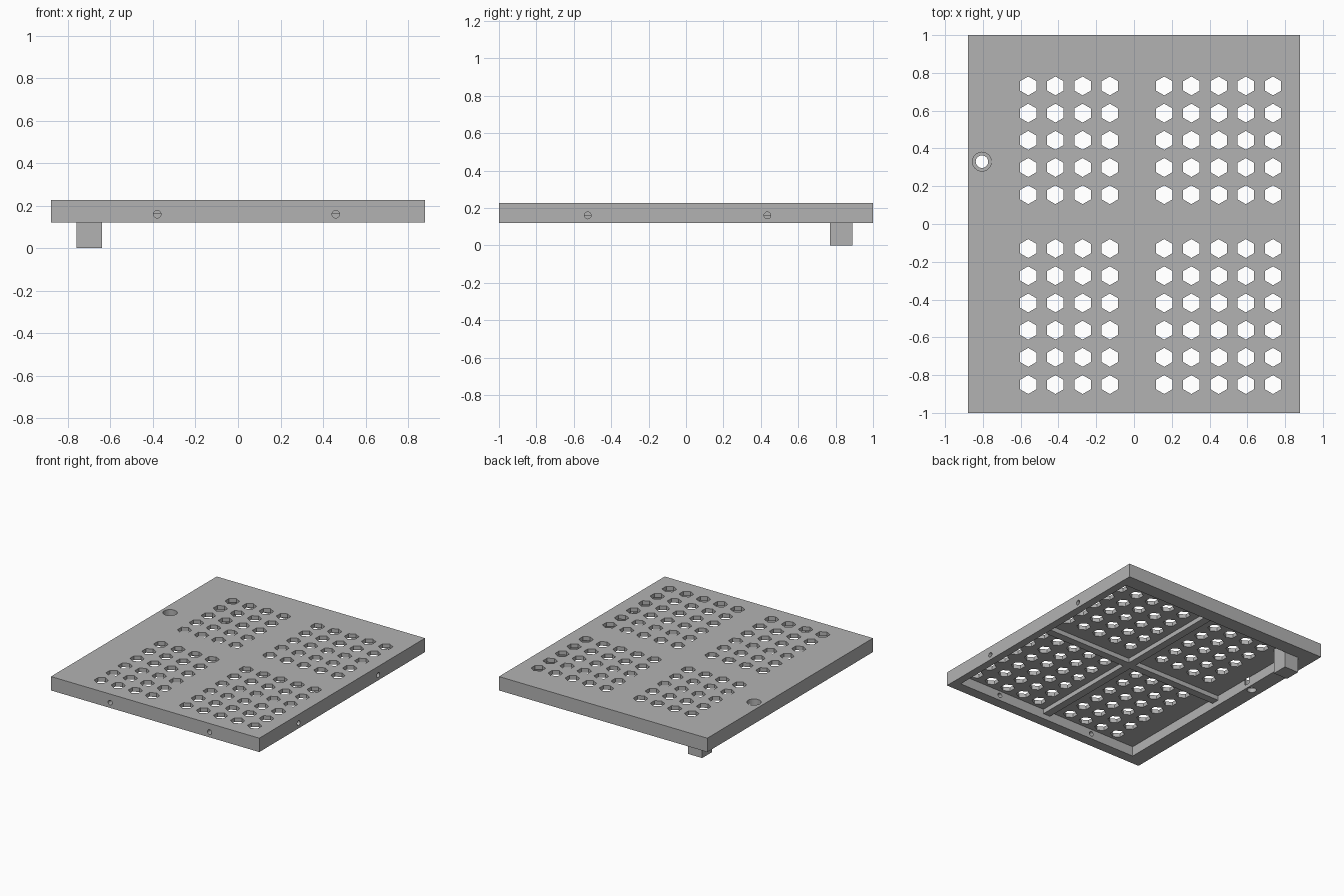
import bpy, bmesh, math
from mathutils import Matrix, Vector

if "Cube" in bpy.data.objects:
    bpy.data.objects.remove(bpy.data.objects["Cube"])

# Single grey material
grey = bpy.data.materials.new("plain_grey")
grey.use_nodes = True
COLOUR = (0.45, 0.45, 0.45, 1)
grey.diffuse_color = COLOUR
grey.node_tree.nodes["Principled BSDF"].inputs["Base Color"].default_value = COLOUR


def add_box(bm, low, high):
    low, high = Vector(low), Vector(high)
    size = Matrix.Diagonal((*(high - low), 1))
    bmesh.ops.create_cube(bm, size=1, matrix=Matrix.Translation((low + high) / 2) @ size)


def add_prism(bm, centre, radius, length, sides, turn=None):
    matrix = Matrix.Translation(centre) @ (turn or Matrix())
    bmesh.ops.create_cone(bm, cap_ends=True, segments=sides, radius1=radius,
                          radius2=radius, depth=length, matrix=matrix)


def make_object(name, bm):
    mesh = bpy.data.meshes.new(name)
    bmesh.ops.recalc_face_normals(bm, faces=bm.faces)
    bm.to_mesh(mesh)
    bm.free()
    mesh.materials.append(grey)
    obj = bpy.data.objects.new(name, mesh)
    bpy.context.collection.objects.link(obj)
    return obj


def box_object(name, low, high):
    bm = bmesh.new()
    add_box(bm, low, high)
    return make_object(name, bm)


def cut(target, bm):
    cutter = make_object("cutter", bm)
    cutter.hide_render = True
    mod = target.modifiers.new("cut", "BOOLEAN")
    mod.operation, mod.solver, mod.object = "DIFFERENCE", "EXACT", cutter
    bpy.context.view_layer.objects.active = target
    bpy.ops.object.modifier_apply(modifier=mod.name)
    bpy.data.objects.remove(cutter)


BASE, TOP, FLOOR, RIB = 0.12, 0.226, 0.195, 0.16
LEFT, RIGHT, FRONT, BACK = -0.76, 0.82, -0.92, 0.89  # recess limits
PITCH = 0.144

# Plate with an open recess underneath
plate = box_object("perforated_plate", (-0.88, -1, BASE), (0.88, 1, TOP))
recess = bmesh.new()
add_box(recess, (LEFT, FRONT, 0), (RIGHT, BACK, FLOOR))
cut(plate, recess)

# Hexagonal drain holes in four groups
columns = [-0.56 + PITCH * i for i in range(4)] + [0.16 + PITCH * i for i in range(5)]
rows = [-0.85 + PITCH * i for i in range(6)] + [0.155 + PITCH * i for i in range(5)]
holes = bmesh.new()
for x in columns:
    for y in rows:
        add_prism(holes, (x, y, 0.21), 0.05, 0.1, 6)

# Screw holes through the front and side rims
for x in (-0.38, 0.46):
    add_prism(holes, (x, -0.97, RIB), 0.018, 0.2, 24, Matrix.Rotation(math.pi / 2, 4, "X"))
for y in (-0.525, 0.435):
    add_prism(holes, (0.86, y, RIB), 0.018, 0.2, 24, Matrix.Rotation(math.pi / 2, 4, "Y"))
cut(plate, holes)

# Stepped round hole in the wide rim
for radius, bottom in ((0.05, 0.15), (0.033, 0.05)):
    bore = bmesh.new()
    add_prism(bore, (-0.805, 0.33, (bottom + 0.3) / 2), radius, 0.3 - bottom, 32)
    cut(plate, bore)

# Shallow stiffening ribs crossing under the plate
box_object("long_rib", (0, FRONT, RIB), (0.06, BACK, FLOOR))
box_object("right_cross_rib", (LEFT, -0.045, RIB), (0, 0.015, FLOOR))
box_object("left_cross_rib", (0.06, -0.045, RIB), (RIGHT, 0.015, FLOOR))

# Square foot in the back corner of the recess
box_object("corner_foot", (LEFT, 0.77, 0), (-0.64, BACK, FLOOR))
